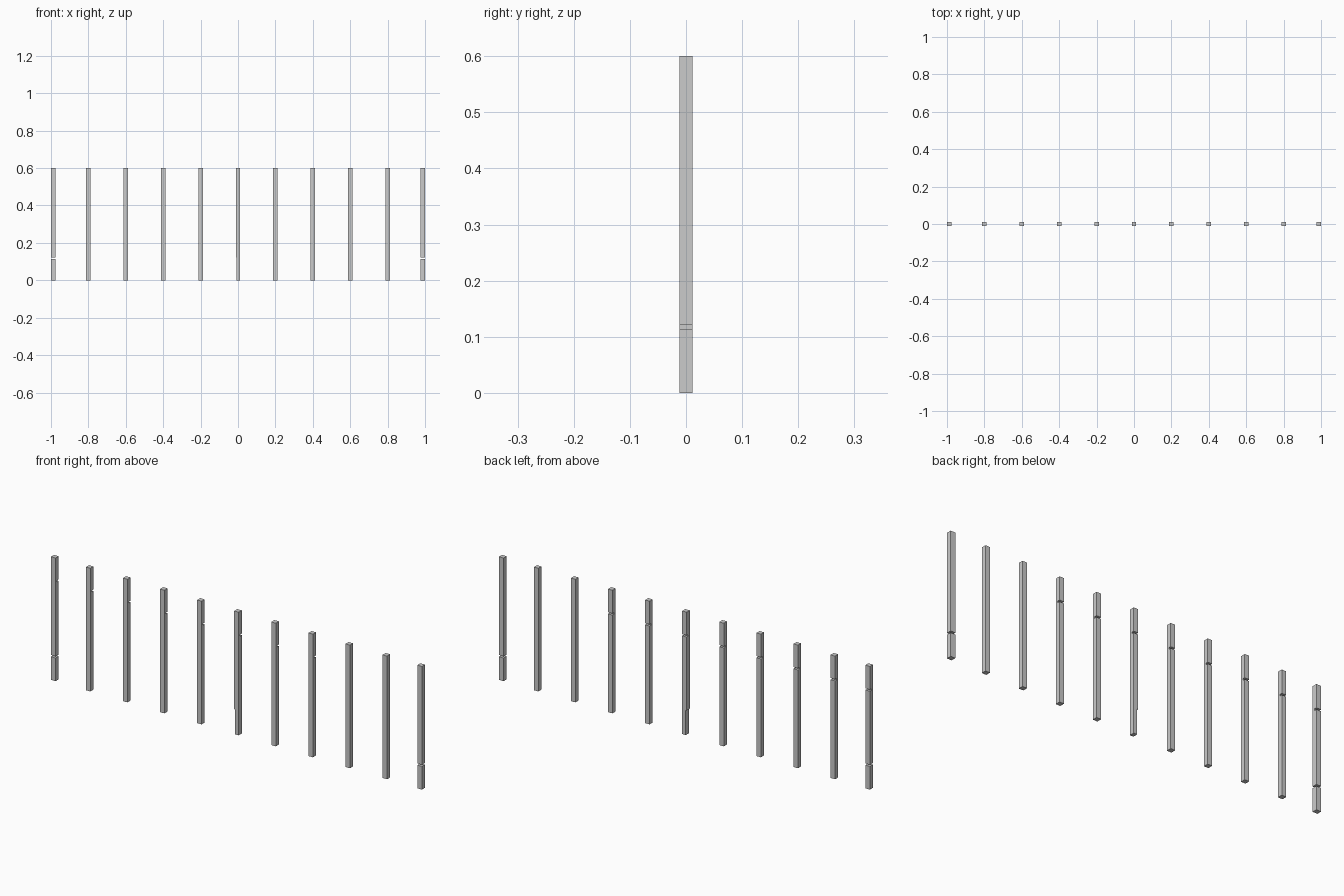
import bpy, bmesh

if "Cube" in bpy.data.objects:
    bpy.data.objects.remove(bpy.data.objects["Cube"])

H = 0.60            # post height
R = 0.012           # half thickness
GAP0, GAP1 = 0.113, 0.121   # lower rail slot
SLOT0, SLOT1 = 0.479, 0.487  # upper rail slot


def bar(name, x0, x1, z0, z1, slot):
    """Square bar drawn as a side profile (y, z) and extruded along x."""
    prof = [(-R, z0), (R, z0)]
    if slot:
        prof += [(R, SLOT0), (0, SLOT0), (0, SLOT1), (R, SLOT1)]
    prof += [(R, z1), (-R, z1)]
    bm = bmesh.new()
    face = bm.faces.new([bm.verts.new((x0, y, z)) for y, z in prof])
    ext = bmesh.ops.extrude_face_region(bm, geom=[face])
    moved = [v for v in ext["geom"] if isinstance(v, bmesh.types.BMVert)]
    bmesh.ops.translate(bm, verts=moved, vec=(x1 - x0, 0, 0))
    bmesh.ops.recalc_face_normals(bm, faces=bm.faces)
    mesh = bpy.data.meshes.new(name)
    bm.to_mesh(mesh)
    bm.free()
    obj = bpy.data.objects.new(name, mesh)
    bpy.context.collection.objects.link(obj)


for i in range(-5, 6):
    x = i * 0.2
    slot = i <= 2                     # back slot for the upper rail
    if abs(i) == 5:                   # end posts, split by the lower rail slot
        x = 0.9875 if i > 0 else -0.9875
        bar("end_post_foot", x - 0.0125, x + 0.0125, 0, GAP0, False)
        bar("end_post", x - 0.0125, x + 0.0125, GAP1, H, slot)
    elif i == 0:                      # middle post, narrower at its foot
        bar("middle_post_foot", -0.007, R, 0, GAP1, False)
        bar("middle_post", -R, R, GAP1, H, slot)
    else:
        bar("baluster", x - R, x + R, 0, H, slot)
